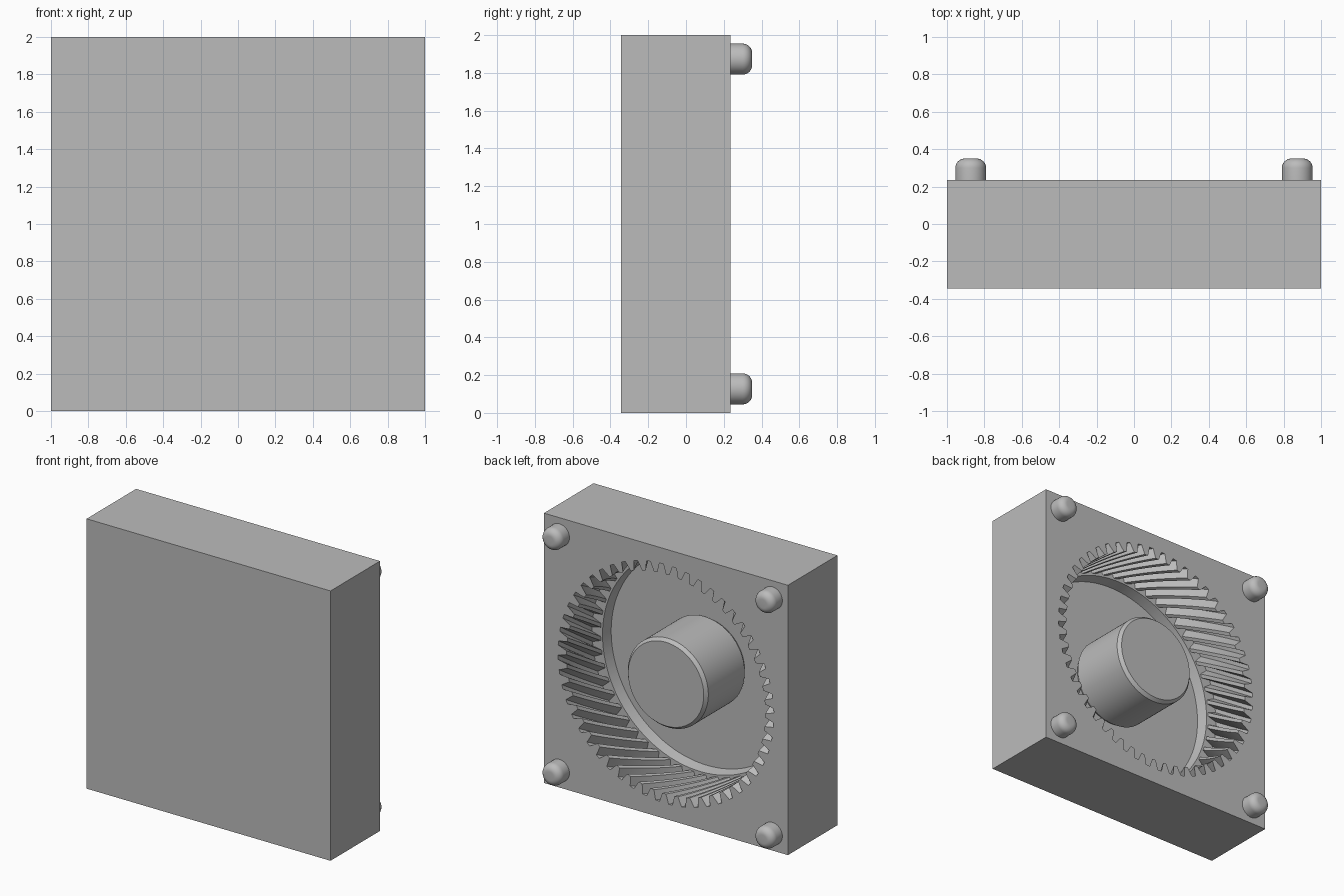
import bpy, bmesh
from math import pi, sin, cos

if "Cube" in bpy.data.objects:
    bpy.data.objects.remove(bpy.data.objects["Cube"], do_unlink=True)

FRONT, BACK = -0.345, 0.235
TEETH, TIP, ROOT = 52, 0.815, 0.885
TOOTH_DEPTH, FLOOR_DEPTH, TWIST = 0.40, 0.48, 0.30

grey = bpy.data.materials.new("plain grey")
grey.use_nodes = True
colour = (0.5, 0.5, 0.5, 1)
grey.diffuse_color = colour
grey.node_tree.nodes["Principled BSDF"].inputs["Base Color"].default_value = colour


def finish(bm, name):
    """Turn a bmesh into a grey, sharp-edged smooth object."""
    bmesh.ops.recalc_face_normals(bm, faces=bm.faces)
    mesh = bpy.data.meshes.new(name)
    bm.to_mesh(mesh)
    bm.free()
    obj = bpy.data.objects.new(name, mesh)
    bpy.context.collection.objects.link(obj)
    mesh.materials.append(grey)
    bpy.ops.object.select_all(action="DESELECT")
    obj.select_set(True)
    bpy.context.view_layer.objects.active = obj
    bpy.ops.object.shade_smooth_by_angle(angle=pi / 6)
    return obj


def ring(bm, polar, y, cx=0, cz=1):
    return [bm.verts.new((cx + r * cos(a), y, cz + r * sin(a))) for r, a in polar]


def loft(bm, rings):
    for low, high in zip(rings, rings[1:]):
        for i in range(len(low)):
            j = (i + 1) % len(low)
            bm.faces.new((low[i], low[j], high[j], high[i]))


def lathe(name, profile, cx, cz, sides):
    """Solid of revolution along y from (radius, y) pairs."""
    bm = bmesh.new()
    rings = [ring(bm, [(r, 2 * pi * i / sides) for i in range(sides)], y, cx, cz)
             for r, y in profile]
    loft(bm, rings)
    bm.faces.new(rings[0])
    bm.faces.new(rings[-1])
    return finish(bm, name)


# Housing: square block with a helical internal gear sunk into its back
tooth = [(0, TIP), (0.30, TIP), (0.42, 0.855), (0.50, ROOT), (0.80, ROOT), (0.88, 0.855)]
gear = [(r, 2 * pi * (k + f) / TEETH) for k in range(TEETH) for f, r in tooth]
bm = bmesh.new()
steps = 10
rings = []
for s in range(steps + 1):
    t = s / steps
    rings.append(ring(bm, [(r, a - TWIST * t) for r, a in gear], BACK - TOOTH_DEPTH * t))
# Plain tapered ring below the teeth, then the floor
for radius, depth in ((0.80, TOOTH_DEPTH), (0.785, FLOOR_DEPTH)):
    rings.append(ring(bm, [(radius, a - TWIST) for r, a in gear], BACK - depth))
loft(bm, rings)
bm.faces.new(rings[-1])

# Outer walls and front
corners = ((-1, 0), (1, 0), (1, 2), (-1, 2))
front = [bm.verts.new((x, FRONT, z)) for x, z in corners]
back = [bm.verts.new((x, BACK, z)) for x, z in corners]
loft(bm, [front, back])
bm.faces.new(front)

# Back plate around the gear opening
rim = [bm.edges.get((loop[i - 1], loop[i])) for loop in (back, rings[0])
       for i in range(len(loop))]
bmesh.ops.triangle_fill(bm, use_beauty=True, use_dissolve=False, edges=rim, normal=(0, 1, 0))
finish(bm, "gear_housing")

# Central hub with chamfered ends
floor_y = BACK - FLOOR_DEPTH
lathe("center_hub", [(0.31, floor_y), (0.33, floor_y + 0.03),
                     (0.33, BACK - 0.025), (0.31, BACK)], 0, 1, 96)

# Rounded corner pins
fillet = 0.05
pin = [(0.082, BACK)] + [(0.082 - fillet + fillet * cos(a), 0.35 - fillet + fillet * sin(a))
                         for a in [pi / 2 * i / 8 for i in range(9)]]
for side, x in (("left", 0.873), ("right", -0.873)):
    for level, z in (("lower", 0.127), ("upper", 1.873)):
        lathe(f"{level}_{side}_pin", pin, x, z, 32)
